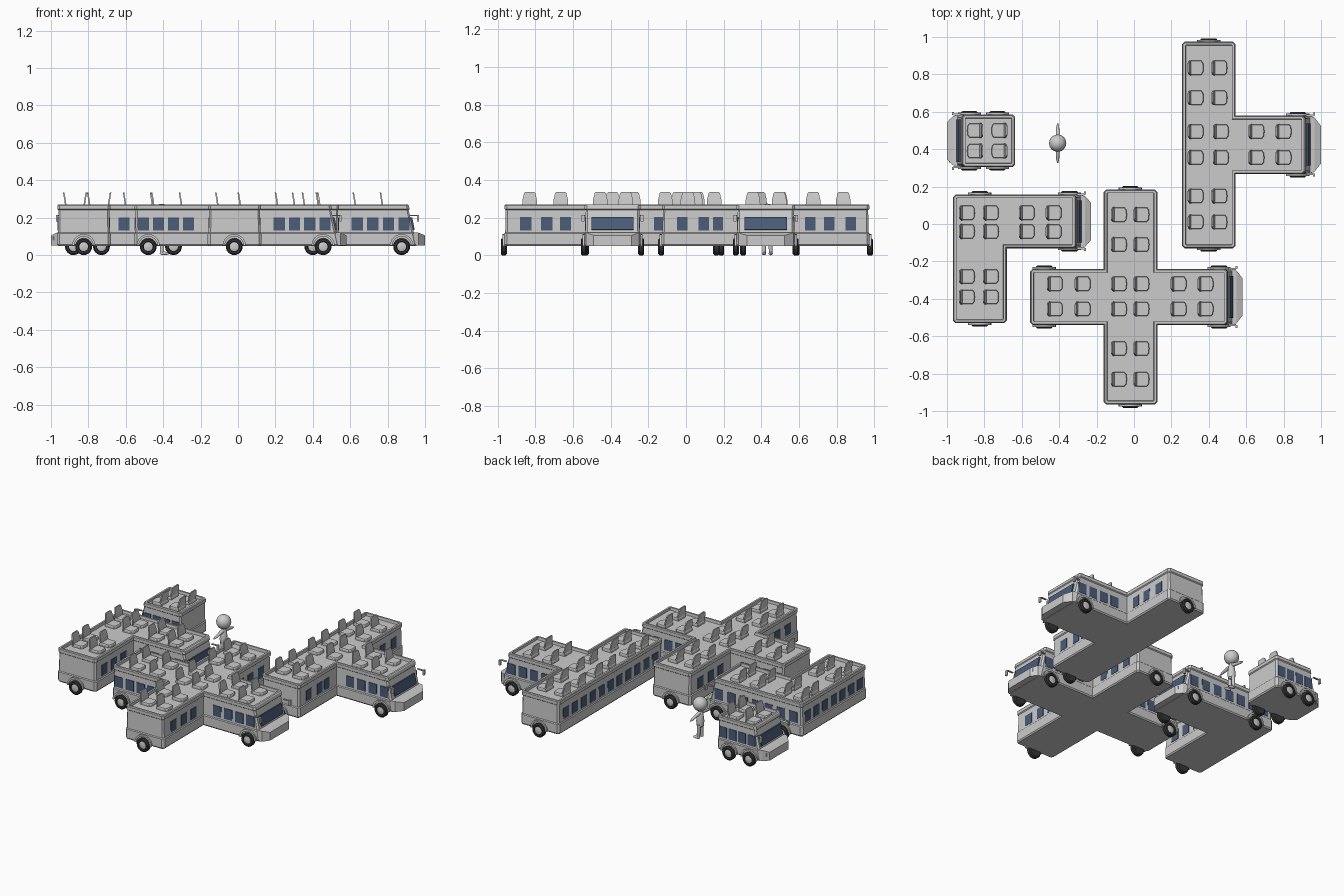
import bpy, bmesh, math
from mathutils import Vector, Matrix

if "Cube" in bpy.data.objects:
    bpy.data.objects.remove(bpy.data.objects["Cube"])


def material(name, col):
    m = bpy.data.materials.new(name)
    m.diffuse_color = (*col, 1)
    m.use_nodes = True
    m.node_tree.nodes["Principled BSDF"].inputs["Base Color"].default_value = m.diffuse_color
    return m


GLASS = material("glass_blue", (0.07, 0.11, 0.19))
RUBBER = material("rubber_dark", (0.035, 0.035, 0.035))


def finish(bm, name, mat=None, smooth=False):
    bmesh.ops.recalc_face_normals(bm, faces=bm.faces)
    me = bpy.data.meshes.new(name)
    bm.to_mesh(me)
    bm.free()
    ob = bpy.data.objects.new(name, me)
    bpy.context.collection.objects.link(ob)
    if mat:
        me.materials.append(mat)
    if smooth:
        bpy.ops.object.select_all(action='DESELECT')
        ob.select_set(True)
        bpy.context.view_layer.objects.active = ob
        bpy.ops.object.shade_smooth_by_angle(angle=math.radians(40))
    return ob


def loft(name, rings, mat=None, smooth=False):
    """Skin a list of equal length rings and close both ends."""
    bm = bmesh.new()
    vs = [[bm.verts.new(p) for p in r] for r in rings]
    n = len(rings[0])
    for a, b in zip(vs, vs[1:]):
        for i in range(n):
            j = (i + 1) % n
            bm.faces.new((a[i], a[j], b[j], b[i]))
    bm.faces.new(vs[0][::-1])
    bm.faces.new(vs[-1])
    return finish(bm, name, mat, smooth)


def box(name, c, size, mat=None, tilt=0):
    bm = bmesh.new()
    M = Matrix.Translation(c) @ Matrix.Rotation(tilt, 4, 'Y') @ Matrix.Diagonal((*size, 1))
    bmesh.ops.create_cube(bm, size=1, matrix=M)
    return finish(bm, name, mat)


def turned(name, a, b, profile, mat=None, n=20):
    """Round part along a->b; profile is (fraction along, radius)."""
    a, b = Vector(a), Vector(b)
    q = (b - a).to_track_quat('Z', 'Y')
    rings = [[a.lerp(b, t) + q @ Vector((r * math.cos(k * math.tau / n), r * math.sin(k * math.tau / n), 0))
              for k in range(n)] for t, r in profile]
    return loft(name, rings, mat, True)


def ball(name, c, size):
    bm = bmesh.new()
    bmesh.ops.create_uvsphere(bm, u_segments=24, v_segments=14, radius=1,
                              matrix=Matrix.Translation(c) @ Matrix.Diagonal((*size, 1)))
    return finish(bm, name, None, True)


def chamfer(pts, d=0.014):
    """Cut the outer corners of a counter-clockwise outline."""
    out = []
    for i, p in enumerate(pts):
        p, a, b = Vector(p), Vector(pts[i - 1]), Vector(pts[(i + 1) % len(pts)])
        u, v = (a - p).normalized(), (b - p).normalized()
        out += [p + u * d, p + v * d] if v.cross(u) > 0 else [p]
    return out


def offset(pts, d):
    res = []
    for i, p in enumerate(pts):
        e1, e2 = (p - pts[i - 1]).normalized(), (pts[(i + 1) % len(pts)] - p).normalized()
        n1, n2 = Vector((e1.y, -e1.x)), Vector((e2.y, -e2.x))
        res.append(p + (n1 + n2) * d / (1 + n1.dot(n2)))
    return res


# wall section: (height, inset), ending in the sunken roof deck
SECTION = [(.048, -.006), (.056, 0), (.115, 0), (.12, -.005), (.24, -.008), (.245, -.002),
           (.265, -.002), (.27, -.006), (.27, -.018), (.252, -.02)]


def body(name, outline, front, s):
    pts = chamfer(outline)
    rings = []
    for z, d in SECTION:
        ring = []
        for p in offset(pts, d):
            x = p.x
            if s * x > s * front - 0.045:      # raked cab front
                x -= s * 0.045 * (z - 0.048) / 0.22
            ring.append((x, p.y, z))
        rings.append(ring)
    loft(name + "_body", rings)


def cab(name, front, nose, s, yc, hw):
    # tapered hood
    r = []
    for x, w, zt in ((front - s * .02, hw - .003, .122), (front + s * .004, hw - .01, .12), (nose, .1, .105)):
        r.append([(x, yc - w, .05), (x, yc + w, .05), (x, yc + w, zt), (x, yc - w, zt)])
    loft(name + "_hood", r)
    # windshield and mirrors
    box(name + "_windshield", (front - s * .027, yc, .168), (.01, .225, .068), GLASS, -s * .2)
    for side in (-1, 1):
        box(name + "_mirror_arm", (front - s * .02, yc + side * hw, .212), (.04, .012, .005))
        box(name + "_mirror", (front + s * .003, yc + side * (hw + .007), .197), (.01, .016, .034))
        box(name + "_headlight", (front + s * .014, yc + side * .105, .09), (.02, .02, .02))


def wheel(x, y, side):
    out = y + side * .018
    turned("tyre", (x, out - side * .032, .045), (x, out, .045),
           [(0, .038), (.2, .045), (.8, .045), (1, .038), (1, .028), (.85, .026)], RUBBER, 24)
    turned("wheel_hub", (x, out - side * .03, .045), (x, out - side * .001, .045),
           [(0, .024), (.9, .024), (1, .014)])
    # wheel arch
    arc = [math.pi * k / 12 for k in range(13)]
    loop = [(.062 * math.cos(t), .062 * math.sin(t)) for t in arc]
    loop += [(.05 * math.cos(t), .05 * math.sin(t)) for t in reversed(arc)]
    loft("wheel_arch", [[(x + u, yy, .05 + v) for u, v in loop] for yy in (y - side * .01, y + side * .01)])


def seat(x, y, s):
    z = .25
    ring = [(-.035, -.038), (.03, -.038), (.04, -.025), (.042, 0), (.04, .025), (.03, .038), (-.035, .038)]
    loft("seat_cushion", [[(x + s * u * k, y + v * k, z + h) for u, v in ring]
                          for h, k in ((0, 1), (.015, 1), (.02, .93))])
    back = []
    for u, w, h in ((-.027, .04, .01), (-.032, .038, .045), (-.038, .03, .08), (-.039, .024, .085)):
        back.append([(x + s * (u + a), y + b * w, z + h) for a, b in ((-.004, -1), (.004, -1), (.004, 1), (-.004, 1))])
    loft("seat_back", back)


def windows(axis, plane, side, centres, w=.06):
    c = plane - side * .008
    for t in centres:
        if axis == 'x':
            box("window", (c, t, .167), (.009, w, .07), GLASS)
        else:
            box("window", (t, c, .167), (w, .009, .07), GLASS)


def spread(a, b, n):
    return [a + (b - a) * k / (n - 1) for k in range(n)]


def seats(xs, ys, s=1):
    for x in xs:
        for y in ys:
            seat(x, y, s)


# small square bus, facing -x
body("small_bus", [(-.965, .305), (-.635, .305), (-.635, .585), (-.965, .585)], -.965, -1)
cab("small_bus", -.965, -1.0, -1, .445, .14)
seats((-.85, -.72), (.39, .5), -1)
for y, side in ((.305, -1), (.585, 1)):
    windows('y', y, side, spread(-.89, -.68, 4), .055)
    for x in (-.88, -.73):
        wheel(x, y, side)

# L shaped bus
body("corner_bus", [(-.968, -.53), (-.68, -.53), (-.68, -.13), (-.265, -.13), (-.265, .158), (-.968, .158)], -.265, 1)
cab("corner_bus", -.265, -.23, 1, .014, .144)
seats((-.893, -.765, -.573, -.429), (.06, -.04))
seats((-.893, -.765), (-.28, -.39))
windows('y', .158, 1, spread(-.9, -.35, 7))
windows('x', -.968, -1, spread(.09, -.46, 7))
windows('y', -.13, -1, spread(-.61, -.35, 4))
windows('x', -.68, 1, (-.23, -.33, -.43))
for w in ((-.825, .158, 1), (-.345, .158, 1), (-.345, -.13, -1), (-.825, -.53, -1)):
    wheel(*w)

# cross shaped bus
body("cross_bus", [(-.555, -.54), (-.162, -.54), (-.162, -.965), (.125, -.965), (.125, -.54), (.545, -.54),
                   (.545, -.24), (.125, -.24), (.125, .185), (-.162, .185), (-.162, -.24), (-.555, -.24)], .545, 1)
cab("cross_bus", .545, .58, 1, -.39, .15)
seats((-.423, -.274, -.08, .04, .239, .383), (-.32, -.455))
seats((-.08, .04), (.05, -.11, -.665, -.83))
for y, side in ((-.54, -1), (-.24, 1)):
    windows('y', y, side, spread(-.505, -.265, 4) + spread(.22, .465, 4))
    for x in (-.48, .455):
        wheel(x, y, side)
for x, side in ((-.162, -1), (.125, 1)):
    windows('x', x, side, (-.64, -.74, -.85, -.14, -.04, .07))
wheel(-.02, -.965, -1)
wheel(-.02, .185, 1)

# T shaped bus
body("tee_bus", [(.257, -.13), (.543, -.13), (.543, .267), (.96, .267), (.96, .58), (.543, .58),
                 (.543, .975), (.257, .975)], .96, 1)
cab("tee_bus", .96, 1.0, 1, .424, .156)
seats((.33, .465, .655, .8), (.495, .355))
seats((.33, .457), (.835, .675, .15, .01))
windows('x', .257, -1, spread(-.05, .89, 11))
windows('x', .543, 1, (-.02, .095, .17, .66, .76, .875), .055)
for y, side in ((.267, -1), (.58, 1)):
    windows('y', y, side, spread(.637, .888, 4))
    wheel(.875, y, side)
wheel(.4, -.13, -1)
wheel(.4, .975, 1)

# standing figure
px, py = -.408, .432
ball("figure_head", (px, py, .228), (.046, .046, .046))
turned("figure_torso", (px, py, .075), (px, py, .19), [(0, .012), (.08, .022), (.35, .025), (.8, .018), (1, .008)])
for side in (-1, 1):
    turned("figure_arm", (px, py + side * .01, .17), (px, py + side * .105, .152), [(0, .012), (.8, .008), (1, .003)])
    turned("figure_leg", (px, py + side * .015, .095), (px, py + side * .018, .008), [(0, .012), (1, .009)])
    ball("figure_foot", (px + .014, py + side * .018, .009), (.025, .011, .009))
